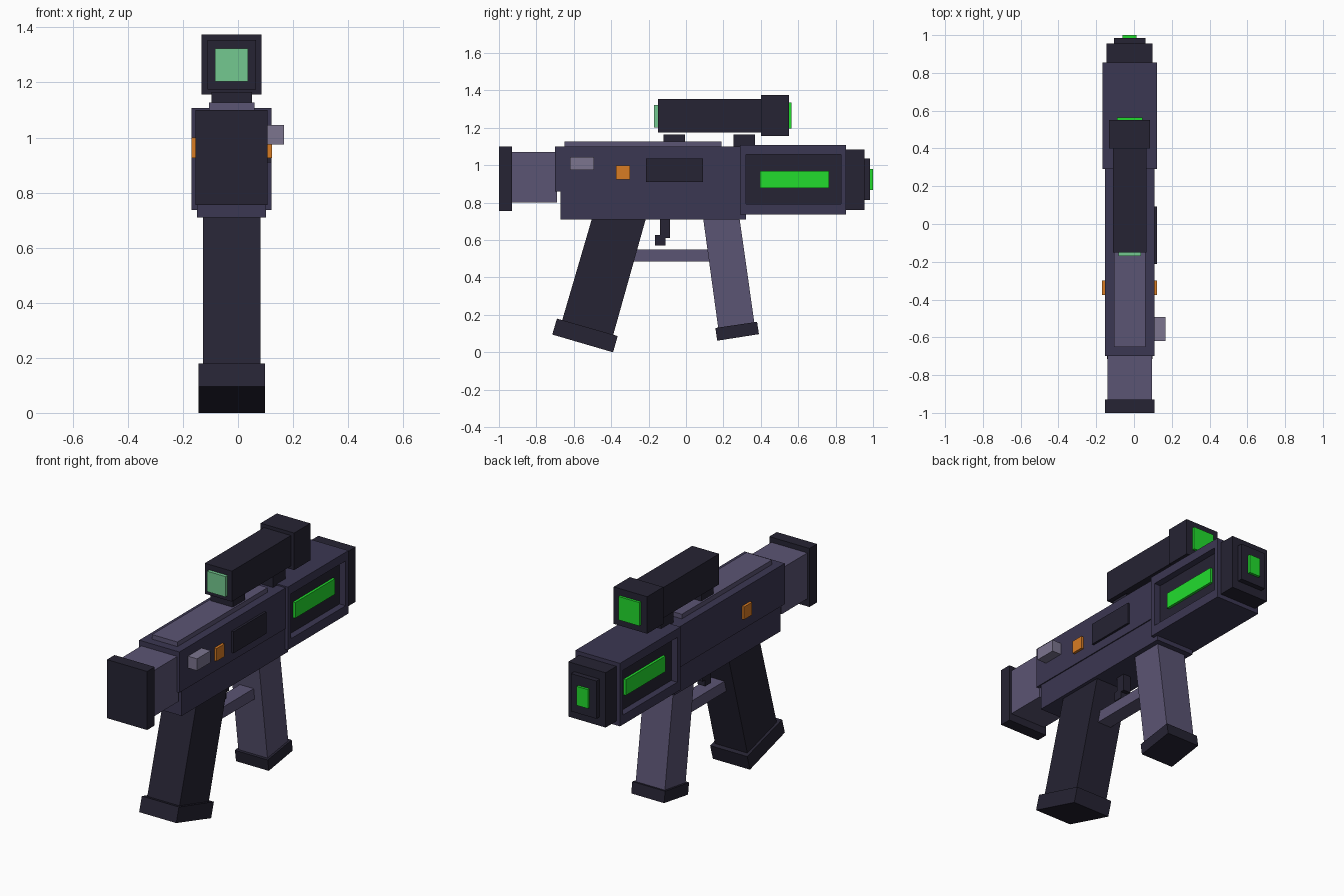
import bpy, bmesh
from mathutils import Vector

if "Cube" in bpy.data.objects:
    bpy.data.objects.remove(bpy.data.objects["Cube"])

CX = -0.023  # centre plane of the gun body


def mat(name, r, g, b):
    m = bpy.data.materials.new(name)
    m.diffuse_color = (r, g, b, 1)
    m.use_nodes = True
    m.node_tree.nodes["Principled BSDF"].inputs["Base Color"].default_value = m.diffuse_color
    return m


DARK = mat("dark", 0.019, 0.017, 0.033)
MID = mat("slate", 0.044, 0.038, 0.084)
LIGHT = mat("light_slate", 0.105, 0.089, 0.174)
STEEL = mat("steel", 0.20, 0.178, 0.275)
ORANGE = mat("orange", 0.69, 0.20, 0.017)
GREEN = mat("green_glow", 0.016, 0.72, 0.027)
PALE = mat("pale_lens", 0.174, 0.584, 0.279)


def finish(name, bm, *mats):
    bmesh.ops.recalc_face_normals(bm, faces=bm.faces)
    me = bpy.data.meshes.new(name)
    bm.to_mesh(me)
    bm.free()
    for m in mats:
        me.materials.append(m)
    ob = bpy.data.objects.new(name, me)
    bpy.context.collection.objects.link(ob)
    return ob


def prism(name, profile, half, material, cx=CX):
    """Extrude a (y, z) profile across x."""
    bm = bmesh.new()
    f = bm.faces.new([bm.verts.new((cx - half, y, z)) for y, z in profile])
    ext = bmesh.ops.extrude_face_region(bm, geom=[f])
    vs = [v for v in ext["geom"] if isinstance(v, bmesh.types.BMVert)]
    bmesh.ops.translate(bm, verts=vs, vec=(2 * half, 0, 0))
    return finish(name, bm, material)


def box(name, y0, y1, z0, z1, half, material, cx=CX):
    return prism(name, [(y0, z0), (y1, z0), (y1, z1), (y0, z1)], half, material, cx)


# stock and receiver
box("butt_plate", -1.0, -0.93, 0.755, 1.10, 0.131, DARK)
box("stock", -0.93, -0.69, 0.80, 1.07, 0.117, LIGHT)
box("upper_receiver", -0.70, 0.30, 0.86, 1.10, 0.131, MID)
box("lower_receiver", -0.67, 0.32, 0.71, 0.86, 0.125, MID)
box("top_rail", -0.65, 0.19, 1.10, 1.127, 0.083, LIGHT)

# handguard with a recessed window on each side
guard = box("handguard", 0.29, 0.855, 0.737, 1.108, 0.145, MID)
bm = bmesh.new()
bm.from_mesh(guard.data)
guard.data.materials.append(DARK)
for f in [f for f in bm.faces if abs(f.normal.x) > 0.9]:
    side = 1 if f.normal.x > 0 else -1
    mid = f.calc_center_median()
    bmesh.ops.inset_individual(bm, faces=[f], thickness=0.03)
    for v in f.verts:
        v.co.y = 0.32 if v.co.y < mid.y else 0.828
        v.co.z = 0.793 if v.co.z < mid.z else 1.057
    floor = bmesh.ops.extrude_discrete_faces(bm, faces=[f])["faces"][0]
    floor.material_index = 1
    bmesh.ops.translate(bm, verts=floor.verts, vec=Vector((-0.04 * side, 0, 0)))
bm.to_mesh(guard.data)
bm.free()

# muzzle
box("muzzle_block", 0.855, 0.955, 0.762, 1.085, 0.122, DARK)
box("muzzle_step", 0.955, 0.985, 0.815, 1.037, 0.083, DARK)
box("muzzle_emitter", 0.985, 1.0, 0.868, 0.98, 0.037, GREEN)

# glowing strips and orange markers on both sides
for s, label in ((-1, "left"), (1, "right")):
    box(label + "_glow_strip", 0.395, 0.765, 0.878, 0.97, 0.008, GREEN, CX + s * 0.112)
    box(label + "_marker", -0.375, -0.30, 0.925, 1.0, 0.01, ORANGE, CX + s * 0.136)

# right side details
box("ejection_port", -0.213, 0.092, 0.91, 1.037, 0.01, DARK, 0.111)
box("bolt_handle", -0.62, -0.493, 0.975, 1.045, 0.035, STEEL, 0.132)

# slanted rear grip and foregrip with caps
prism("rear_grip", [(-0.472, 0.82), (-0.185, 0.82), (-0.39, 0.09), (-0.68, 0.11)], 0.105, DARK)
prism("rear_grip_cap", [(-0.69, 0.18), (-0.365, 0.087), (-0.39, 0.0), (-0.715, 0.095)], 0.121, DARK)
prism("foregrip", [(0.083, 0.78), (0.277, 0.78), (0.371, 0.12), (0.177, 0.095)], 0.095, LIGHT)
prism("foregrip_cap", [(0.157, 0.13), (0.38, 0.163), (0.39, 0.097), (0.167, 0.062)], 0.107, DARK)

# trigger group
box("trigger_guard", -0.30, 0.15, 0.485, 0.55, 0.045, LIGHT)
box("trigger", -0.14, -0.085, 0.61, 0.72, 0.025, DARK)
box("trigger_tip", -0.165, -0.11, 0.572, 0.628, 0.025, DARK)

# scope
box("rear_scope_mount", -0.12, -0.005, 1.12, 1.165, 0.073, DARK)
box("front_scope_mount", 0.255, 0.37, 1.10, 1.165, 0.073, DARK)
box("scope_body", -0.15, 0.40, 1.175, 1.355, 0.088, DARK)
box("scope_hood", 0.40, 0.55, 1.157, 1.375, 0.109, DARK)
box("scope_eyepiece", -0.17, -0.15, 1.203, 1.323, 0.06, PALE)
box("scope_lens", 0.55, 0.565, 1.197, 1.335, 0.068, GREEN)
